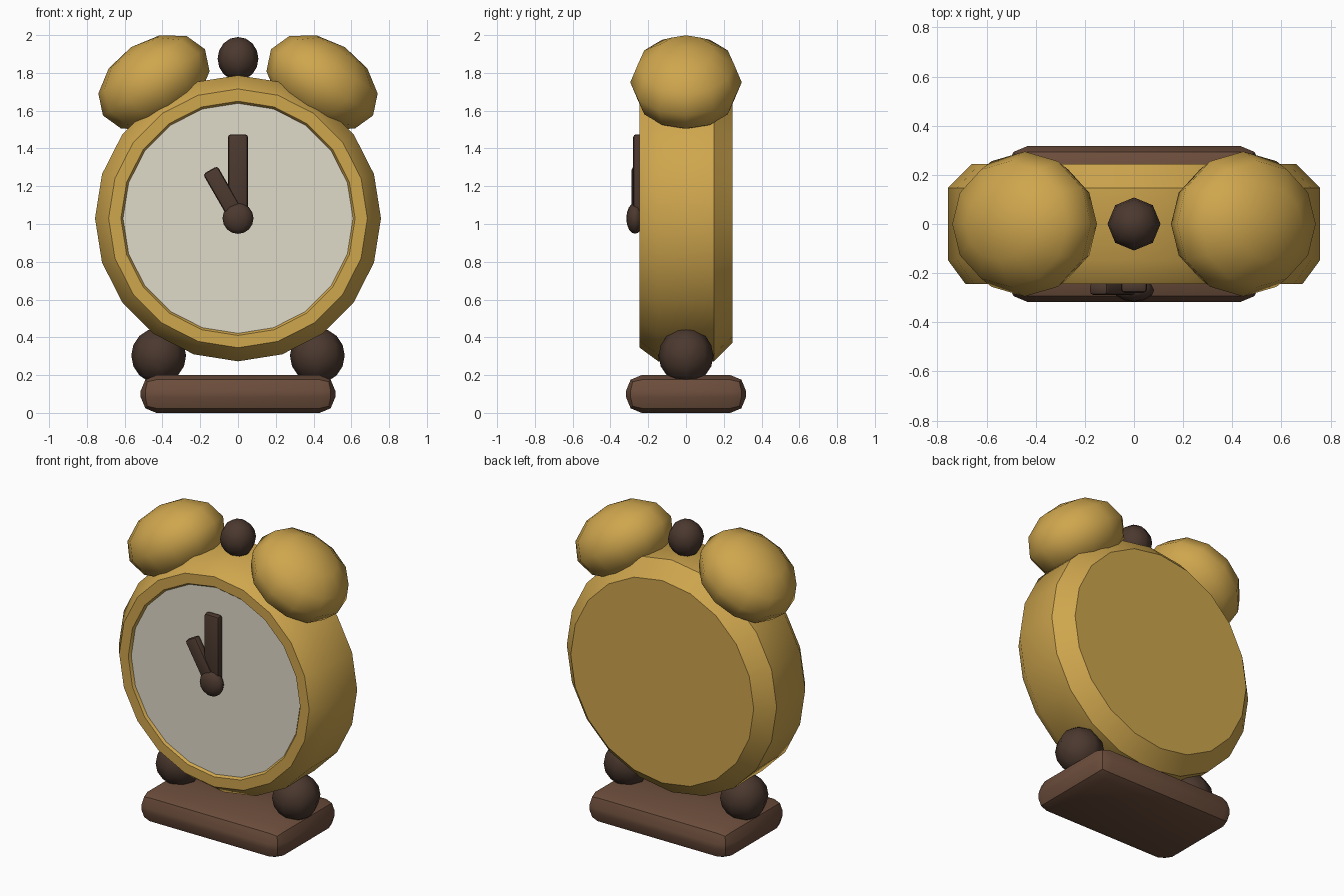
import bpy, bmesh
from math import sin, cos, pi, radians
from mathutils import Matrix, Vector

if "Cube" in bpy.data.objects:
    bpy.data.objects.remove(bpy.data.objects["Cube"])


def material(name, rgb):
    m = bpy.data.materials.new(name)
    m.diffuse_color = (*rgb, 1)
    m.use_nodes = True
    m.node_tree.nodes["Principled BSDF"].inputs["Base Color"].default_value = m.diffuse_color
    return m


GOLD = material("brass", (0.62, 0.38, 0.075))
DARK = material("dark_wood", (0.07, 0.04, 0.028))
WOOD = material("wood", (0.15, 0.075, 0.045))
CREAM = material("dial_cream", (0.74, 0.70, 0.58))
CENTRE = 1.03          # height of the dial centre


def finish(name, bm, mat, angle):
    bmesh.ops.recalc_face_normals(bm, faces=bm.faces)
    mesh = bpy.data.meshes.new(name)
    bm.to_mesh(mesh)
    bm.free()
    mesh.materials.append(mat)
    ob = bpy.data.objects.new(name, mesh)
    bpy.context.collection.objects.link(ob)
    bpy.ops.object.select_all(action='DESELECT')
    ob.select_set(True)
    bpy.context.view_layer.objects.active = ob
    bpy.ops.object.shade_smooth_by_angle(angle=radians(angle))
    return ob


def turned(name, profile, mat, sides=20):
    """Revolve (radius, y) points around the dial axis and cap both ends."""
    bm = bmesh.new()
    rings = [[bm.verts.new((r * sin(2 * pi * i / sides), y,
                            CENTRE + r * cos(2 * pi * i / sides)))
              for i in range(sides)] for r, y in profile]
    for a, b in zip(rings, rings[1:]):
        for i in range(sides):
            j = (i + 1) % sides
            bm.faces.new((a[i], a[j], b[j], b[i]))
    bm.faces.new(rings[0])
    bm.faces.new(rings[-1])
    return finish(name, bm, mat, 40)


def ball(name, loc, radii, mat, segs, rings, tilt=0):
    bm = bmesh.new()
    m = Matrix.LocRotScale(Vector(loc), Matrix.Rotation(tilt, 3, 'Y').to_quaternion(), Vector(radii))
    bmesh.ops.create_uvsphere(bm, u_segments=segs, v_segments=rings, radius=1, matrix=m)
    return finish(name, bm, mat, 80)


def rounded_box(name, centre, size, bevel, segs, mat, placement=Matrix()):
    bm = bmesh.new()
    bmesh.ops.create_cube(bm, size=1, matrix=Matrix.LocRotScale(Vector(centre), None, Vector(size)))
    bmesh.ops.bevel(bm, geom=bm.edges[:], offset=bevel, segments=segs, profile=0.5, affect='EDGES')
    bm.transform(placement)
    return finish(name, bm, mat, 40)


# Case with chamfered edges and recessed rim, and the dial inside it
turned("case", [(0.605, -0.205), (0.605, -0.225), (0.62, -0.245), (0.685, -0.245),
                (0.757, -0.147), (0.757, 0.147), (0.66, 0.245)], GOLD)
turned("dial", [(0.609, -0.23), (0.609, -0.21)], CREAM)

# Hands and hub
hub_at = Matrix.Translation((0, 0, CENTRE))
rounded_box("minute_hand", (0, -0.255, 0.215), (0.106, 0.05, 0.46), 0.016, 2, DARK, hub_at)
rounded_box("hour_hand", (0, -0.264, 0.13), (0.088, 0.05, 0.33), 0.016, 2, DARK,
            hub_at @ Matrix.Rotation(radians(-30), 4, 'Y'))
ball("hub", (0, -0.27, CENTRE), (0.082, 0.046, 0.082), DARK, 12, 8)

# Bells and feet, mirrored left and right
for side, s in (("left", -1), ("right", 1)):
    ball(side + "_bell", (s * 0.445, 0, 1.75), (0.322, 0.295, 0.222), GOLD, 12, 6, s * radians(33))
    ball(side + "_foot", (s * 0.42, 0, 0.303), (0.145, 0.145, 0.147), DARK, 8, 8)

# Top knob and base
ball("top_knob", (0, 0, 1.875), (0.108, 0.108, 0.115), DARK, 8, 8)
rounded_box("base", (0, 0, 0.1), (1.03, 0.635, 0.2), 0.083, 2, WOOD)
